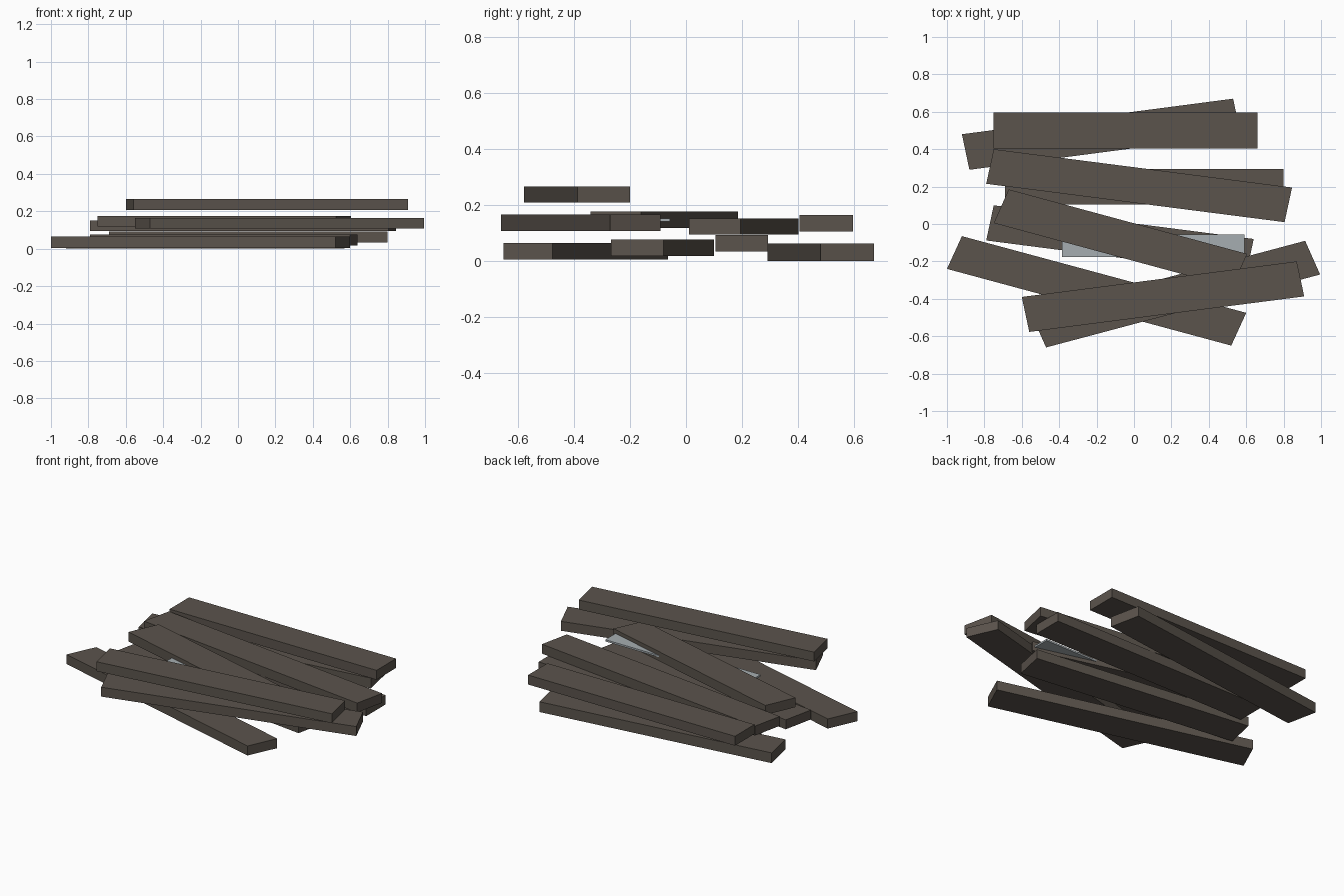
import bpy, bmesh
from mathutils import Vector

if "Cube" in bpy.data.objects:
    bpy.data.objects.remove(bpy.data.objects["Cube"])


def material(name, colour):
    mat = bpy.data.materials.new(name)
    mat.diffuse_color = (*colour, 1)
    mat.use_nodes = True
    mat.node_tree.nodes["Principled BSDF"].inputs["Base Color"].default_value = mat.diffuse_color
    return mat


def board(name, back_left, front_left, back_right, z0, z1, mat):
    """Flat board: a parallelogram from three corners, extruded upward."""
    a, b, c = (Vector((*p, z0)) for p in (back_left, front_left, back_right))
    bm = bmesh.new()
    face = bm.faces.new([bm.verts.new(p) for p in (a, b, b + c - a, c)])
    top = bmesh.ops.extrude_face_region(bm, geom=[face])["geom"]
    bmesh.ops.translate(bm, vec=(0, 0, z1 - z0),
                        verts=[v for v in top if isinstance(v, bmesh.types.BMVert)])
    bmesh.ops.recalc_face_normals(bm, faces=bm.faces)
    mesh = bpy.data.meshes.new(name)
    bm.to_mesh(mesh)
    bm.free()
    mesh.materials.append(mat)
    obj = bpy.data.objects.new(name, mesh)
    bpy.context.collection.objects.link(obj)


wood = material("weathered_wood", (0.105, 0.088, 0.073))
metal = material("grey_metal", (0.38, 0.42, 0.44))

# Scattered planks: back-left, front-left, back-right corners, bottom and top heights
planks = [
    ((-0.92, 0.48), (-0.88, 0.29), (0.53, 0.67), 0.00, 0.063),
    ((-0.92, -0.065), (-1.00, -0.24), (0.60, -0.475), 0.005, 0.064),
    ((-0.75, 0.10), (-0.79, -0.088), (0.64, -0.08), 0.018, 0.076),
    ((-0.69, 0.293), (-0.69, 0.105), (0.80, 0.293), 0.034, 0.092),
    ((-0.75, 0.40), (-0.79, 0.215), (0.845, 0.195), 0.094, 0.152),
    ((-0.75, 0.595), (-0.75, 0.405), (0.66, 0.595), 0.106, 0.164),
    ((-0.55, -0.48), (-0.47, -0.66), (0.915, -0.09), 0.107, 0.165),
    ((-0.67, 0.185), (-0.75, 0.005), (0.605, -0.16), 0.118, 0.176),
    ((-0.60, -0.39), (-0.56, -0.577), (0.87, -0.20), 0.208, 0.266),
]
for i, plank in enumerate(planks, 1):
    board(f"plank_{i}", *plank, wood)

# Thin metal strip wedged among the middle planks
board("metal_strip", (-0.385, -0.057), (-0.385, -0.176), (0.59, -0.057), 0.141, 0.152, metal)
